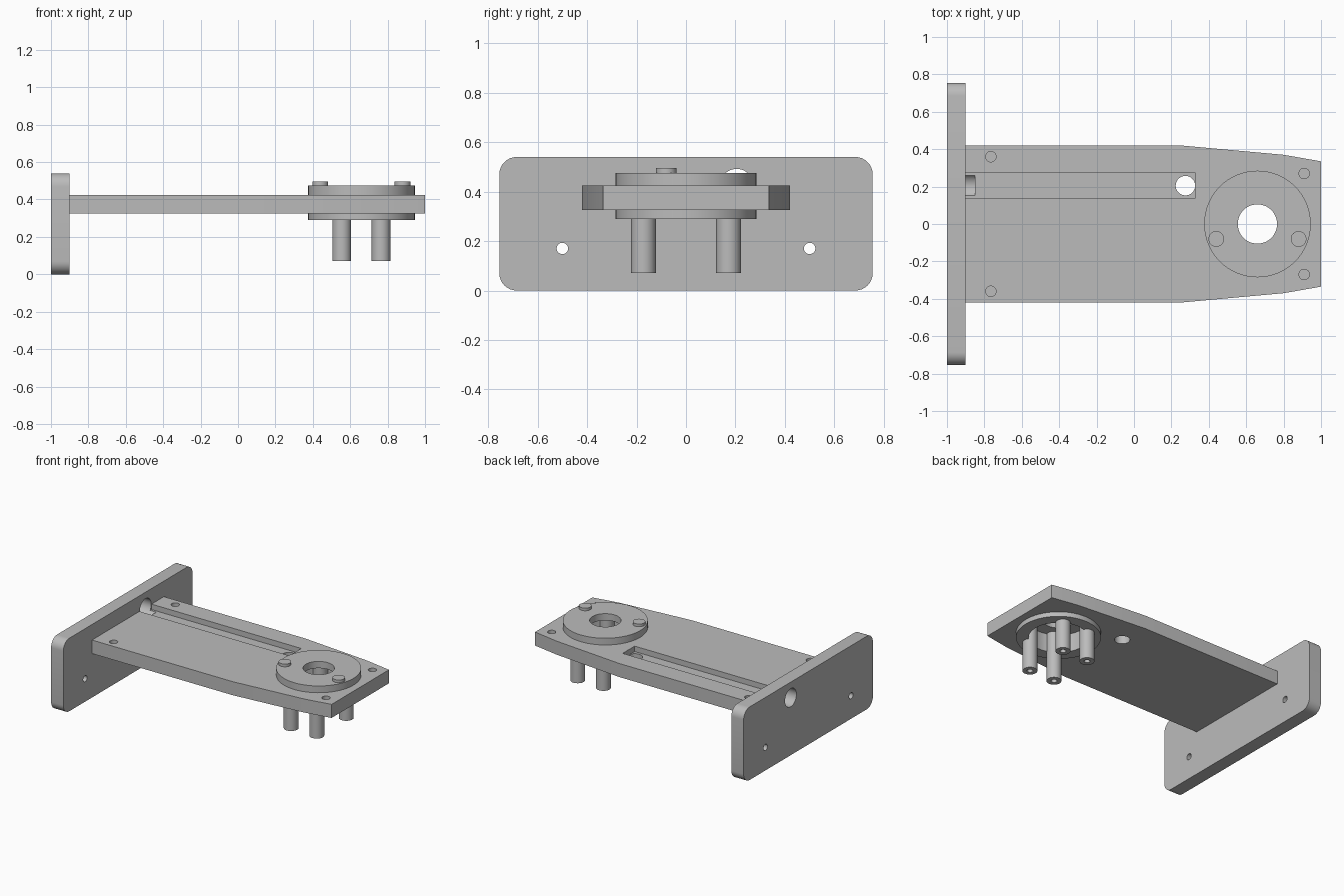
import bpy, bmesh, math
from mathutils import Matrix, Vector

cube = bpy.data.objects.get("Cube")
if cube:
    bpy.data.objects.remove(cube, do_unlink=True)

grey = bpy.data.materials.new("matte grey")
grey.use_nodes = True
colour = (0.5, 0.5, 0.5, 1)
grey.diffuse_color = colour
grey.node_tree.nodes["Principled BSDF"].inputs["Base Color"].default_value = colour


def finish(name, bm):
    bmesh.ops.recalc_face_normals(bm, faces=bm.faces)
    mesh = bpy.data.meshes.new(name)
    bm.to_mesh(mesh)
    bm.free()
    mesh.materials.append(grey)
    obj = bpy.data.objects.new(name, mesh)
    bpy.context.collection.objects.link(obj)
    return obj


def prism(name, points, depth):
    """Extrude a closed 3D outline along a vector."""
    bm = bmesh.new()
    face = bm.faces.new([bm.verts.new(p) for p in points])
    new = bmesh.ops.extrude_face_region(bm, geom=[face])["geom"]
    verts = [v for v in new if isinstance(v, bmesh.types.BMVert)]
    bmesh.ops.translate(bm, verts=verts, vec=Vector(depth))
    return finish(name, bm)


def cylinder(name, x, y, r, z0, z1, sides=48):
    bm = bmesh.new()
    bmesh.ops.create_cone(bm, cap_ends=True, segments=sides, radius1=r, radius2=r,
                          depth=z1 - z0, matrix=Matrix.Translation((x, y, (z0 + z1) / 2)))
    return finish(name, bm)


def bore_x(y, z, r, x0, x1):
    """Cutter cylinder lying along x."""
    obj = cylinder("bore_cutter", 0, 0, r, x0, x1)
    obj.data.transform(Matrix.Translation((0, y, z)) @ Matrix.Rotation(math.pi / 2, 4, "Y"))
    return obj


def box(name, x0, x1, y0, y1, z0, z1):
    return prism(name, [(x0, y0, z0), (x1, y0, z0), (x1, y1, z0), (x0, y1, z0)], (0, 0, z1 - z0))


def select(obj):
    bpy.ops.object.select_all(action="DESELECT")
    obj.select_set(True)
    bpy.context.view_layer.objects.active = obj


def cut(obj, cutters):
    for c in cutters:
        c.hide_render = True
        select(obj)
        mod = obj.modifiers.new("cut", "BOOLEAN")
        mod.operation, mod.solver, mod.object = "DIFFERENCE", "EXACT", c
        bpy.ops.object.modifier_apply(modifier=mod.name)
        bpy.data.objects.remove(c, do_unlink=True)


def smooth(obj):
    select(obj)
    bpy.ops.object.shade_smooth_by_angle(angle=math.radians(30))


ARM_Z0, ARM_Z1 = 0.325, 0.425
HUB = 0.66

# Wall plate with rounded corners, two screw holes and the cable hole
outline = []
radius, half, height = 0.07, 0.755, 0.54
corners = [(half - radius, height - radius), (radius - half, height - radius),
           (radius - half, radius), (half - radius, radius)]
for i, (cy, cz) in enumerate(corners):
    for k in range(9):
        a = math.pi / 2 * (i + k / 8)
        outline.append((-1, cy + radius * math.cos(a), cz + radius * math.sin(a)))
wall_plate = prism("wall_plate", outline, (0.1, 0, 0))
cut(wall_plate, [bore_x(s * 0.5, 0.17, 0.023, -1.1, -0.8) for s in (1, -1)]
    + [bore_x(0.205, 0.425, 0.067, -1.1, -0.8)])

# Tapered arm with cable channel, hub bore and blind screw holes
side = [(-0.9, 0.42), (0.25, 0.42), (0.8, 0.37), (1, 0.335)]
arm = prism("arm", [(x, -y, ARM_Z0) for x, y in side]
            + [(x, y, ARM_Z0) for x, y in reversed(side)], (0, 0, ARM_Z1 - ARM_Z0))
cutters = [box("channel_cutter", -0.95, 0.325, 0.135, 0.275, 0.385, 0.5),
           cylinder("cable_cutter", 0.275, 0.205, 0.052, 0.2, 0.6),
           cylinder("hub_cutter", HUB, 0, 0.2, 0.2, 0.6),
           bore_x(0.205, 0.425, 0.067, -1.1, -0.85)]
for s in (1, -1):
    cutters += [cylinder("screw_cutter", x, s * y, 0.028, 0.375, 0.5, 24)
                for x, y in ((-0.765, 0.36), (0.91, 0.27))]
cut(arm, cutters)

# Hub: upper disc with a narrow opening, lower ring with a wide one
upper_disc = cylinder("upper_disc", HUB, 0, 0.285, ARM_Z1, 0.475, 64)
cut(upper_disc, [cylinder("opening_cutter", HUB, 0, 0.105, 0.2, 0.6)])
lower_ring = cylinder("lower_ring", HUB, 0, 0.285, 0.29, ARM_Z0, 64)
cut(lower_ring, [cylinder("opening_cutter", HUB, 0, 0.2, 0.2, 0.6)])
parts = [wall_plate, arm, upper_disc, lower_ring]

# Two screw heads on the disc
for label, s in (("left", 1), ("right", -1)):
    parts.append(cylinder(label + "_screw_head", HUB + s * 0.22, -0.08, 0.042, 0.475, 0.495, 32))

# Four hollow-ended posts under the hub
for sx in (1, -1):
    for sy in (1, -1):
        x, y = HUB + sx * 0.105, sy * 0.172
        post = cylinder("post", x, y, 0.05, 0.07, ARM_Z1, 32)
        cut(post, [cylinder("post_cutter", x, y, 0.02, 0, 0.17, 24)])
        parts.append(post)

for part in parts:
    smooth(part)
